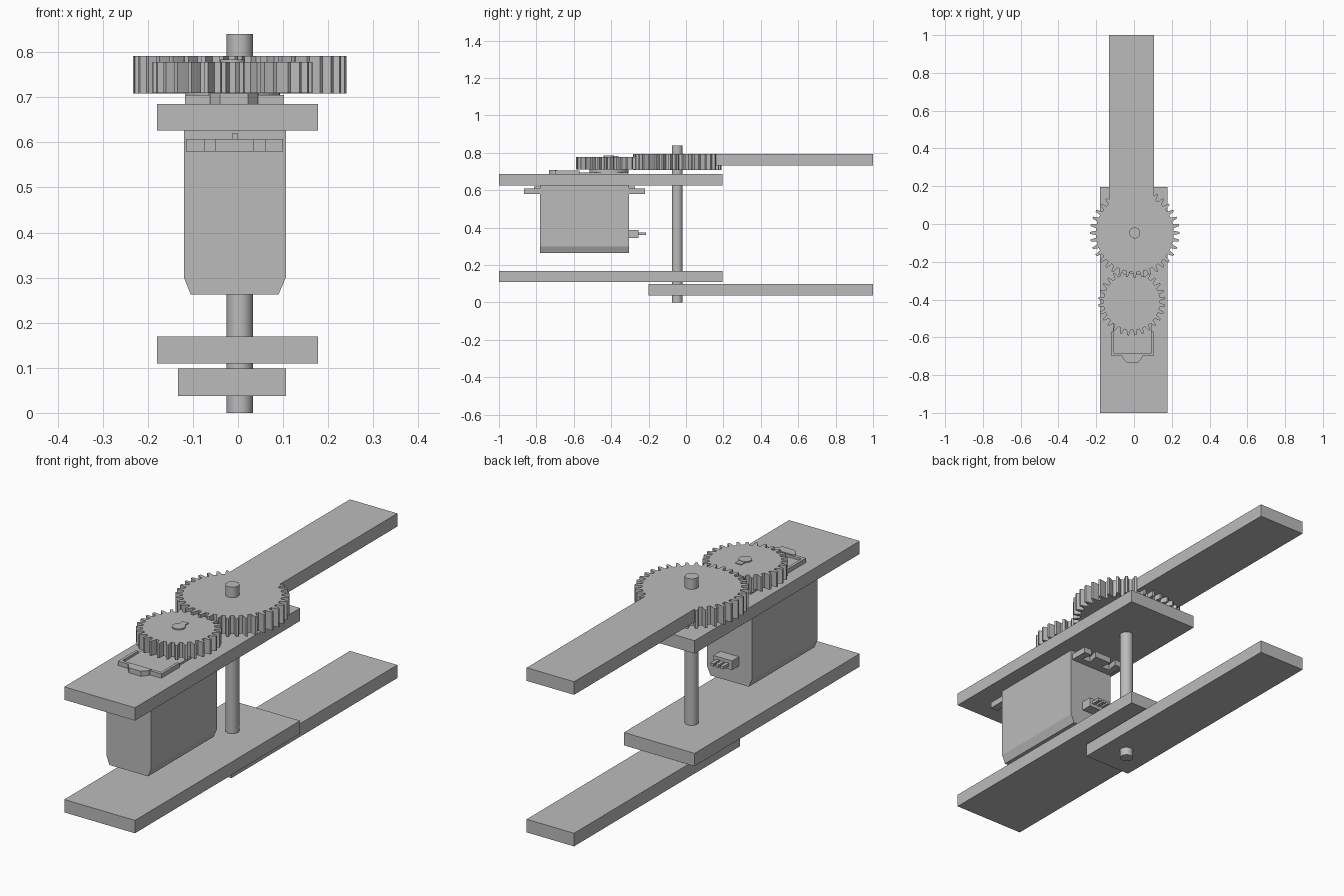
import bpy, bmesh
from math import sin, cos, pi, radians
from mathutils import Matrix

cube = bpy.data.objects.get("Cube")
if cube:
    bpy.data.objects.remove(cube, do_unlink=True)

grey = bpy.data.materials.new("plain grey")
grey.use_nodes = True
COLOUR = (0.5, 0.5, 0.5, 1)
grey.diffuse_color = COLOUR
grey.node_tree.nodes["Principled BSDF"].inputs["Base Color"].default_value = COLOUR


def prism(name, pts, low, high, turn=None, smooth=False):
    """Extrude a flat outline from low to high, optionally turned to another axis."""
    bm = bmesh.new()
    face = bm.faces.new([bm.verts.new((x, y, low)) for x, y in pts])
    new = bmesh.ops.extrude_face_region(bm, geom=[face])["geom"]
    bmesh.ops.translate(bm, vec=(0, 0, high - low),
                        verts=[v for v in new if isinstance(v, bmesh.types.BMVert)])
    if turn:
        bm.transform(turn)
    bmesh.ops.recalc_face_normals(bm, faces=bm.faces)
    mesh = bpy.data.meshes.new(name)
    bm.to_mesh(mesh)
    bm.free()
    mesh.materials.append(grey)
    ob = bpy.data.objects.new(name, mesh)
    bpy.context.collection.objects.link(ob)
    if smooth:
        bpy.ops.object.select_all(action='DESELECT')
        ob.select_set(True)
        bpy.context.view_layer.objects.active = ob
        bpy.ops.object.shade_smooth_by_angle(angle=radians(30))
    return ob


def box(name, x0, x1, y0, y1, z0, z1):
    return prism(name, [(x0, y0), (x1, y0), (x1, y1), (x0, y1)], z0, z1)


def circle(cx, cy, r, n=40):
    return [(cx + r * cos(2 * pi * i / n), cy + r * sin(2 * pi * i / n)) for i in range(n)]


def disc(name, cx, cy, r, z0, z1):
    return prism(name, circle(cx, cy, r), z0, z1, smooth=True)


def gear(name, cx, cy, root, tip, teeth, z0, z1, phase=0):
    # Each tooth: root, flank, narrow tip, flank back to root
    shape = [(-.30, root), (-.21, (root + tip) / 2), (-.12, tip),
             (.12, tip), (.21, (root + tip) / 2), (.30, root)]
    pts = []
    for i in range(teeth):
        for off, r in shape:
            a = (i + off + phase) * 2 * pi / teeth
            pts.append((cx + r * cos(a), cy + r * sin(a)))
    return prism(name, pts, z0, z1)


# Fixed plates
for name, z in (("lower_plate", .11), ("upper_plate", .626)):
    box(name, -.18, .178, -1, .195, z, z + .059)

# Swinging arms, the upper one joined to the large gear
box("lower_arm", -.133, .107, -.2, 1, .038, .098)
box("upper_arm", -.133, .107, 0, 1, .732, .792)

# Shaft and gears
SX, SY = .004, -.047
GX, GY = -.012, -.412
disc("shaft", SX, SY, .029, 0, .84)
gear("large_gear", SX, SY, .206, .237, 36, .708, .792)
gear("small_gear", GX, GY, .15, .178, 28, .71, .778, phase=.5)

# Output spline on the small gear
disc("output_hub", GX, GY, .028, .69, .784)
box("output_key", GX - .016, GX + .014, -.39, -.36, .77, .782)

# Motor housing with chamfered lower sides, extruded front to back
profile = [(-.105, .263), (.09, .263), (.106, .3), (.106, .68), (-.12, .68), (-.12, .3)]
along_y = Matrix(((1, 0, 0, 0), (0, 0, 1, 0), (0, 1, 0, 0), (0, 0, 0, 1)))
prism("motor_body", profile, -.78, -.305, turn=along_y)

# Motor lid above the plate, with clips and a rounded front tab
box("motor_lid", -.11, .092, -.695, -.31, .68, .694)
disc("lid_collar", GX, GY, .105, .69, .71)
tab = [(-.065, -.69), (-.06, -.71), (-.04, -.733), (.022, -.733), (.042, -.71), (.047, -.69)]
prism("lid_tab", tab, .68, .708)
for side, x in (("right", -.118), ("left", .09)):
    box(side + "_lid_clip", x, x + .012, -.7, -.57, .68, .705)
box("lid_front_rim", -.11, .092, -.7, -.685, .68, .705)

# Slotted mounting ears at both ends
for name, start, end in (("front_ear", -.77, -.865), ("back_ear", -.315, -.22)):
    inner = start + (end - start) * .45
    pts = [(-.115, start), (-.115, end)]
    for cx in (-.062, .048):
        pts += [(cx - .012, end), (cx - .022, inner), (cx + .022, inner), (cx + .012, end)]
    pts += [(.1, end), (.1, start)]
    prism(name, pts, .58, .608)
    box(name + "_rib", -.013, 0, min(start, inner), max(start, inner), .6, .62)

# Cable outlet and leads on the back of the motor
box("cable_outlet", -.055, .04, -.31, -.255, .345, .387)
for i in range(3):
    x = -.04 + i * .025
    box(f"cable_lead_{i + 1}", x, x + .016, -.26, -.213, .36, .373)
